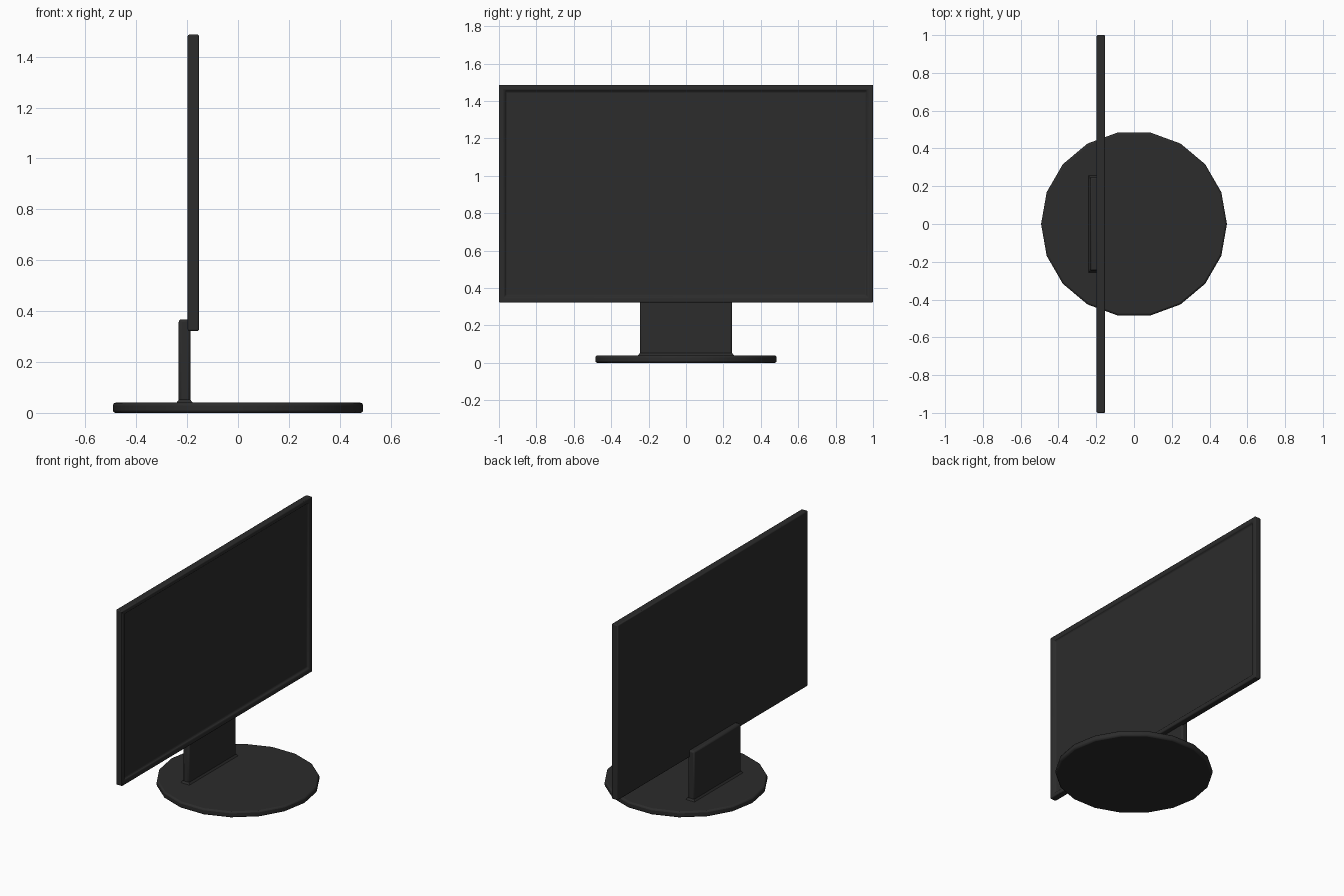
import bpy, bmesh, math
from mathutils import Matrix

if "Cube" in bpy.data.objects:
    bpy.data.objects.remove(bpy.data.objects["Cube"])

black = bpy.data.materials.new("dark_plastic")
black.diffuse_color = (0.025, 0.025, 0.025, 1)
black.use_nodes = True
black.node_tree.nodes["Principled BSDF"].inputs["Base Color"].default_value = black.diffuse_color


def finish(name, bm, bevel, segments=2):
    bmesh.ops.recalc_face_normals(bm, faces=bm.faces)
    mesh = bpy.data.meshes.new(name)
    bm.to_mesh(mesh)
    bm.free()
    ob = bpy.data.objects.new(name, mesh)
    bpy.context.collection.objects.link(ob)
    mesh.materials.append(black)
    if bevel:
        mod = ob.modifiers.new("bevel", 'BEVEL')
        mod.width = bevel
        mod.segments = segments
        mod.limit_method = 'ANGLE'
        mod.angle_limit = math.radians(40)
    bpy.ops.object.select_all(action='DESELECT')
    ob.select_set(True)
    bpy.context.view_layer.objects.active = ob
    bpy.ops.object.shade_smooth_by_angle(angle=math.radians(30))
    return ob


def box(x0, x1, y0, y1, z0, z1):
    bm = bmesh.new()
    m = (Matrix.Translation(((x0 + x1) / 2, (y0 + y1) / 2, (z0 + z1) / 2))
         @ Matrix.Diagonal((x1 - x0, y1 - y0, z1 - z0, 1)))
    bmesh.ops.create_cube(bm, size=1, matrix=m)
    return bm


# Round base: 18-sided disc with a corner on the x axis
bm = bmesh.new()
ring = [bm.verts.new((0.492 * math.cos(math.radians(20 * i)),
                      0.492 * math.sin(math.radians(20 * i)), 0)) for i in range(18)]
bottom = bm.faces.new(ring)
top = bmesh.ops.extrude_face_region(bm, geom=[bottom])
bmesh.ops.translate(bm, vec=(0, 0, 0.04),
                    verts=[v for v in top["geom"] if isinstance(v, bmesh.types.BMVert)])
finish("base", bm, 0.01)

# Neck plate
finish("neck", box(-0.233, -0.187, -0.247, 0.247, 0.03, 0.368), 0.01)

# Small flared fillet where the neck meets the base
bm = box(-0.245, -0.175, -0.259, 0.259, 0.036, 0.052)
for v in bm.verts:
    if v.co.z > 0.045:
        v.co.x += 0.012 if v.co.x < -0.21 else -0.012
        v.co.y *= 0.247 / 0.259
finish("neck_fillet", bm, 0)

# Screen: bezel frame with a stepped, recessed display
bm = box(-0.198, -0.153, -1, 1, 0.322, 1.487)
bm.faces.ensure_lookup_table()
face = max(bm.faces, key=lambda f: f.calc_center_median().x)
bmesh.ops.inset_region(bm, faces=[face], thickness=0.04)
bmesh.ops.inset_region(bm, faces=[face], thickness=0.013, depth=-0.014)
finish("screen", bm, 0.006)
